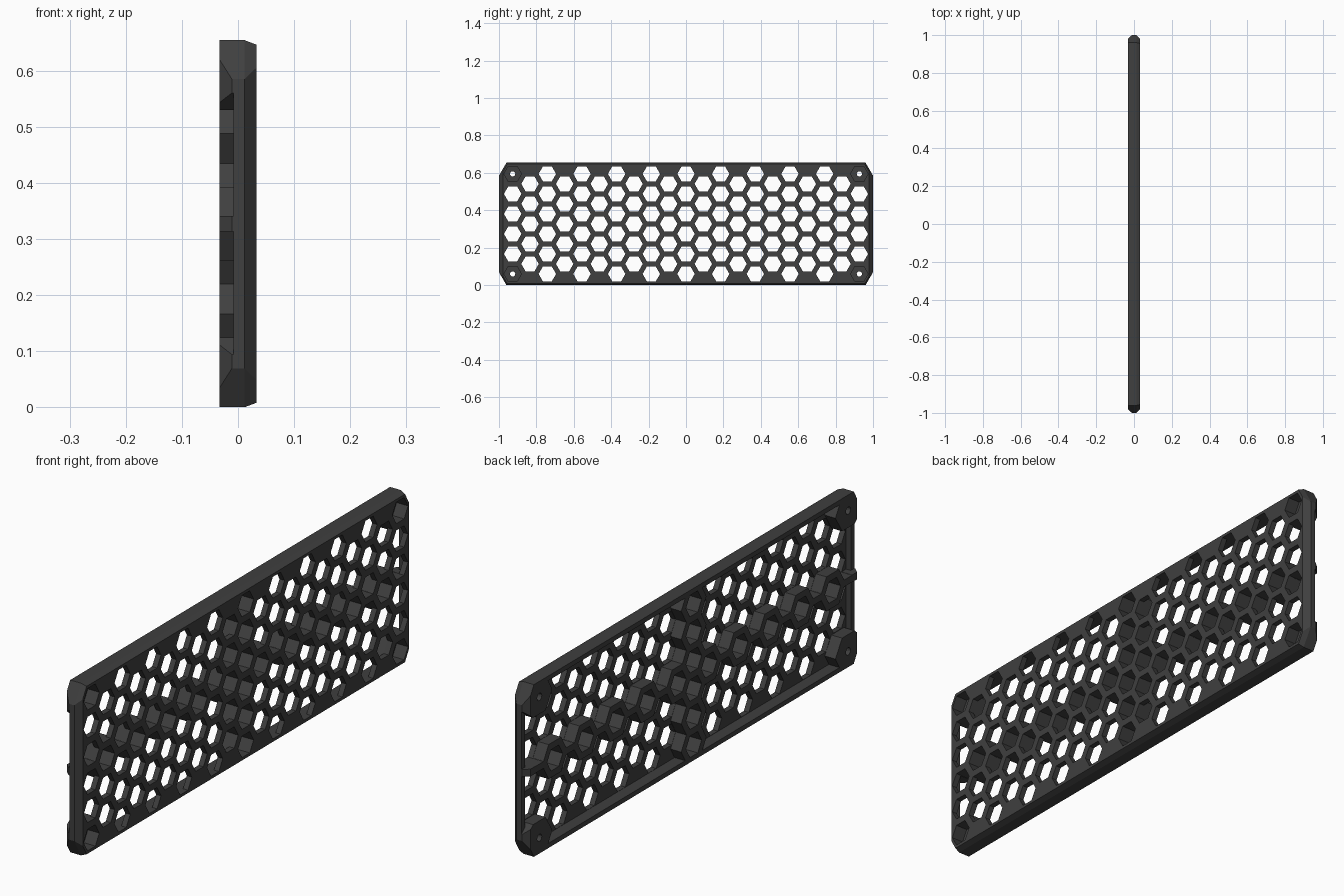
import bpy, bmesh, math

if "Cube" in bpy.data.objects:
    bpy.data.objects.remove(bpy.data.objects["Cube"])

PITCH = 0.107                       # spacing of the honeycomb rows
COL = PITCH * math.sqrt(3) / 2      # spacing of the honeycomb columns
HOLE_R = 0.0468                     # corner radius of a hexagonal hole
MID = 0.327                         # half height of the panel
SCREW_Y, SCREW_Z = COL * 10, PITCH * 2.5

grey = bpy.data.materials.new("dark grey")
grey.diffuse_color = (0.05, 0.05, 0.05, 1)
grey.use_nodes = True
grey.node_tree.nodes["Principled BSDF"].inputs["Base Color"].default_value = grey.diffuse_color


def ngon(y, z, r, n=6):
    return [(y + r * math.cos(2 * math.pi * i / n),
             z + r * math.sin(2 * math.pi * i / n)) for i in range(n)]


def rect(y0, y1, z0, z1):
    return [(y0, z0), (y1, z0), (y1, z1), (y0, z1)]


def loft(bm, layers):
    """Join matching outlines [(x, [(y, z), ...]), ...] into a closed solid."""
    rings = [[bm.verts.new((x, y, z)) for y, z in pts] for x, pts in layers]
    n = len(rings[0])
    for a, b in zip(rings, rings[1:]):
        for i in range(n):
            j = (i + 1) % n
            bm.faces.new((a[i], a[j], b[j], b[i]))
    bm.faces.new(rings[0])
    bm.faces.new(rings[-1])


def solid(name, parts):
    """parts: list of layer lists, each lofted into the same mesh."""
    bm = bmesh.new()
    for layers in parts:
        loft(bm, layers)
    bmesh.ops.recalc_face_normals(bm, faces=bm.faces)
    me = bpy.data.meshes.new(name)
    bm.to_mesh(me)
    bm.free()
    ob = bpy.data.objects.new(name, me)
    bpy.context.collection.objects.link(ob)
    me.materials.append(grey)
    return ob


def prism(pts, x0, x1):
    return [(x0, pts), (x1, pts)]


def subtract(target, cutter):
    mod = target.modifiers.new("cut", 'BOOLEAN')
    mod.operation = 'DIFFERENCE'
    mod.solver = 'EXACT'
    mod.use_self = True
    mod.object = cutter
    bpy.context.view_layer.objects.active = target
    bpy.ops.object.modifier_apply(modifier=mod.name)
    bpy.data.objects.remove(cutter)


def outline(end, off):
    """Panel outline with clipped corners; off insets the long and clipped edges."""
    top = MID - off
    k = math.sqrt(3)
    # clipped edge: z = 0.258 + k * (1 - y), moved inward by off
    z_end = 0.258 + k * (1 - end) - 2 * off
    y_top = 1 - (top + 2 * off - 0.258) / k
    q = [(end, z_end), (y_top, top)]
    pts = q + [(-y, z) for y, z in reversed(q)]
    pts += [(-y, -z) for y, z in pts]
    return [(y, MID + z) for y, z in pts]


# Panel block with bevelled ends and a bevelled front edge
panel = solid("vent_panel", [[
    (-0.033, outline(0.98, 0)), (-0.011, outline(1.0, 0)),
    (0.012, outline(1.0, 0)), (0.033, outline(0.979, 0.008))]])

# Hollow back: inside the rim, plus the lowered end walls
cavity = solid("cavity", [
    prism(rect(-0.978, 0.978, 0.018, 0.636), -0.1, 0.012),
    prism(rect(-1.1, 1.1, 0.06, 0.594), -0.09, -0.008)])

# Ribs kept in the cavity: centre column, middle row and the bars between
rib_r = (PITCH * 1.5 - HOLE_R * math.sqrt(3) / 2 - PITCH / 2 - 0.001) * 2 / math.sqrt(3)
cells = [(0, MID + PITCH * (k - 2.5)) for k in range(6)]
cells += [(COL * i, MID) for i in range(-9, 10, 2)]
ribs = [prism(ngon(y, z, rib_r), -0.2, 0.1) for y, z in cells]
ribs.append(prism(rect(-1.2, 1.2, MID - 0.0138, MID + 0.0138), -0.21, 0.11))
subtract(cavity, solid("ribs", ribs))

# Corner screw pads kept in the cavity
pad = [(0.85, SCREW_Z), (0.89, 0.203), (0.965, 0.203), (1.0, 0.233),
       (1.15, 0.233), (1.15, 0.42), (0.89, 0.42), (0.89, 0.335)]
pads = [prism([(sy * y, MID + sz * z) for y, z in pad], -0.2, 0.1)
        for sy in (1, -1) for sz in (1, -1)]
subtract(cavity, solid("pads", pads))
subtract(panel, cavity)

# Honeycomb holes; the four corner cells are blind screw pockets
holes = []
for c in range(-10, 11):
    rows = [k - 2.5 for k in range(6)] if c % 2 == 0 else range(-2, 3)
    for r in rows:
        blind = abs(c) == 10 and abs(r) == 2.5
        holes.append(prism(ngon(COL * c, MID + PITCH * r, HOLE_R),
                           -0.015 if blind else -0.1, 0.1))
subtract(panel, solid("holes", holes))

# Screw holes
screws = [prism(ngon(sy * SCREW_Y, MID + sz * SCREW_Z, 0.014, 16), -0.1, 0.05)
          for sy in (1, -1) for sz in (1, -1)]
subtract(panel, solid("screw_holes", screws))
